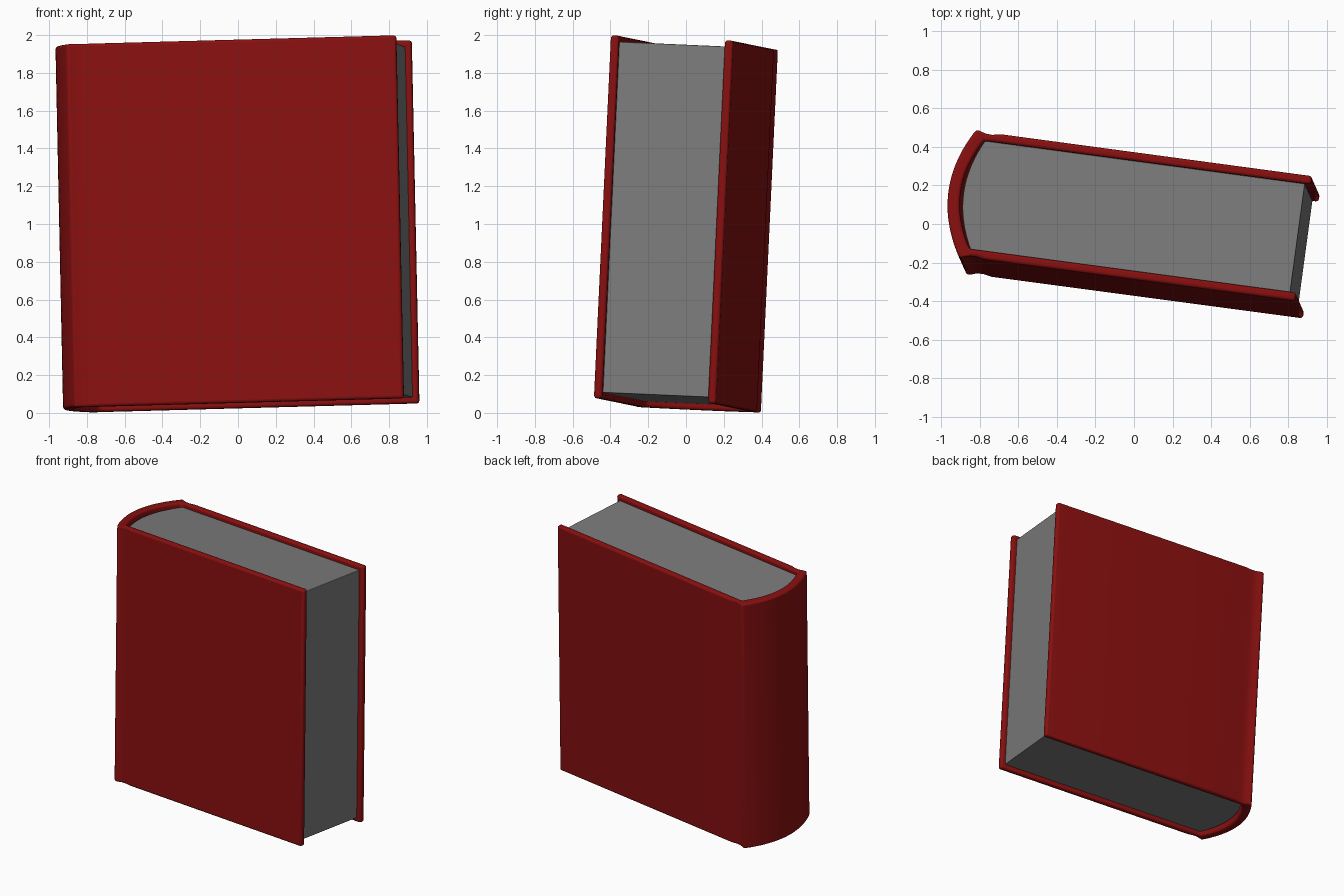
import bpy, bmesh, math
from mathutils import Matrix, Vector

old = bpy.data.objects.get("Cube")
if old:
    bpy.data.objects.remove(old, do_unlink=True)


def material(name, rgb):
    m = bpy.data.materials.new(name)
    m.use_nodes = True
    m.diffuse_color = (*rgb, 1)
    m.node_tree.nodes["Principled BSDF"].inputs["Base Color"].default_value = (*rgb, 1)
    return m


red = material("cover red", (0.25, 0.005, 0.005))
grey = material("page grey", (0.2, 0.2, 0.2))

# Leaning frame of the book: u = spine to fore edge, v = front to back, w = up
w_axis = Vector((-0.021, 0.047, 1)).normalized()
v_axis = w_axis.cross(Vector((1, -0.134, 0.026))).normalized()
u_axis = v_axis.cross(w_axis)
frame = Matrix((u_axis, v_axis, w_axis)).transposed().to_4x4()
frame.translation = (0, 0, 1)


def arc(tip, depth, half, steps=24):
    """Shallow rounded back from +half to -half, bulging to tip at the middle."""
    vs = [half * (1 - 2 * i / steps) for i in range(steps + 1)]
    return [(tip + depth * (v / half) ** 2, v) for v in vs]


def mirrored(side, back):
    """Side points, the rounded back, then the side points mirrored in v."""
    return side + back + [(u, -v) for u, v in reversed(side)]


def make_object(name, bm, mat, bevel):
    bmesh.ops.recalc_face_normals(bm, faces=bm.faces)
    mesh = bpy.data.meshes.new(name)
    bm.to_mesh(mesh)
    bm.free()
    mesh.materials.append(mat)
    ob = bpy.data.objects.new(name, mesh)
    bpy.context.collection.objects.link(ob)
    ob.matrix_world = frame
    mod = ob.modifiers.new("Rounded edges", 'BEVEL')
    mod.width = bevel
    mod.segments = 3
    mod.limit_method = 'ANGLE'
    mod.angle_limit = math.radians(40)
    bpy.ops.object.select_all(action='DESELECT')
    ob.select_set(True)
    bpy.context.view_layer.objects.active = ob
    bpy.ops.object.shade_smooth_by_angle(angle=math.radians(35))
    return ob


# Cover: paired outer and inner outlines, with a shallow hinge groove by the spine
outer = mirrored([(0.907, 0.327), (-0.72, 0.328), (-0.765, 0.319), (-0.80, 0.321)],
                 arc(-0.95, 0.102, 0.337))
inner = mirrored([(0.907, 0.283), (-0.70, 0.283), (-0.73, 0.283), (-0.76, 0.283)],
                 arc(-0.887, 0.085, 0.283))
half_height = 0.962
bm = bmesh.new()
rings = [[bm.verts.new((u, v, w)) for u, v in line]
         for line, w in ((outer, half_height), (inner, half_height),
                         (inner, -half_height), (outer, -half_height))]
for a, b in zip(rings, rings[1:] + rings[:1]):
    for i in range(len(a) - 1):
        bm.faces.new((a[i], a[i + 1], b[i + 1], b[i]))
for end in (0, -1):
    bm.faces.new([r[end] for r in rings])
make_object("cover", bm, red, 0.015)

# Page block: rounded at the spine, set back from the cover edges
outline = mirrored([(0.875, 0.284)], arc(-0.872, 0.075, 0.284))
page_half = 0.93
bm = bmesh.new()
base = bm.faces.new([bm.verts.new((u, v, -page_half)) for u, v in outline])
top = bmesh.ops.extrude_face_region(bm, geom=[base], use_keep_orig=True)["geom"]
bmesh.ops.translate(bm, vec=(0, 0, 2 * page_half),
                    verts=[g for g in top if isinstance(g, bmesh.types.BMVert)])
make_object("page_block", bm, grey, 0.004)
